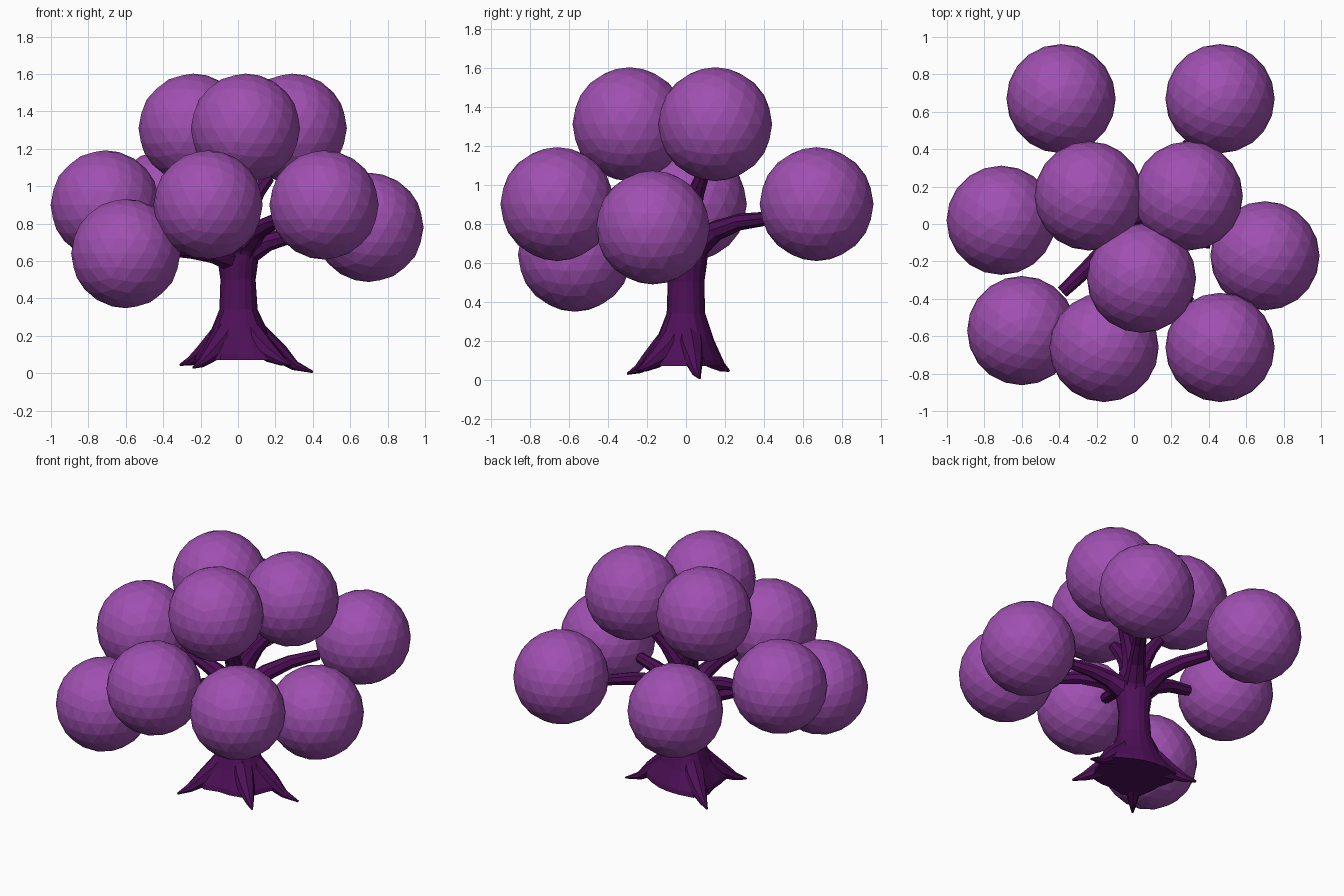
import bpy, bmesh, math
from mathutils import Vector

if "Cube" in bpy.data.objects:
    bpy.data.objects.remove(bpy.data.objects["Cube"])


def material(name, rgb):
    m = bpy.data.materials.new(name)
    m.diffuse_color = (*rgb, 1)
    m.use_nodes = True
    m.node_tree.nodes["Principled BSDF"].inputs["Base Color"].default_value = m.diffuse_color
    return m


BARK = material("dark purple bark", (0.075, 0.005, 0.095))
LEAF = material("violet leaves", (0.35, 0.08, 0.44))


def finish(bm, name, mat):
    bmesh.ops.recalc_face_normals(bm, faces=bm.faces)
    me = bpy.data.meshes.new(name)
    bm.to_mesh(me)
    bm.free()
    me.materials.append(mat)
    ob = bpy.data.objects.new(name, me)
    bpy.context.collection.objects.link(ob)
    return ob


def loft(name, rings, mat):
    """Skin a list of equal-length point rings and cap both ends."""
    bm = bmesh.new()
    vs = [[bm.verts.new(p) for p in r] for r in rings]
    n = len(vs[0])
    for a, b in zip(vs, vs[1:]):
        for i in range(n):
            j = (i + 1) % n
            bm.faces.new((a[i], a[j], b[j], b[i]))
    bm.faces.new(vs[0][::-1])
    bm.faces.new(vs[-1])
    return finish(bm, name, mat)


def tube(name, path, radii, sides=8):
    """Tapered tube through the path points."""
    pts = [Vector(p) for p in path]
    axis = (pts[-1] - pts[0]).normalized()
    side = axis.cross(Vector((0, 0, 1)))
    if side.length < 0.05:
        side = Vector((1, 0, 0))
    side.normalize()
    rings = []
    for k, (p, r) in enumerate(zip(pts, radii)):
        t = (pts[min(k + 1, len(pts) - 1)] - pts[max(k - 1, 0)]).normalized()
        up = side.cross(t).normalized()
        rings.append([p + r * (math.cos(a) * side + math.sin(a) * up)
                      for a in (2 * math.pi * i / sides for i in range(sides))])
    loft(name, rings, BARK)


def bezier(a, b, c, n):
    a, b, c = Vector(a), Vector(b), Vector(c)
    return [a * (1 - t) ** 2 + b * 2 * t * (1 - t) + c * t * t
            for t in (i / n for i in range(n + 1))]


# Trunk with flared foot, widened towards each root
ROOTS = [(0.40, 0.07, 0.007), (-0.24, -0.30, 0.03), (0.28, -0.25, 0.045), (-0.31, 0.22, 0.045)]
angles = [math.atan2(y, x) for x, y, z in ROOTS]
profile = [(0.07, 0.195, 0.07), (0.10, 0.19, 0.065), (0.20, 0.145, 0.03), (0.34, 0.098, 0.008),
           (0.50, 0.094, 0), (0.60, 0.108, 0), (0.70, 0.115, 0), (0.80, 0.09, 0), (0.88, 0.05, 0)]
rings = []
for z, r, lobe in profile:
    ring = []
    for i in range(16):
        a = 2 * math.pi * i / 16
        w = max(max(0, math.cos(a - b)) ** 8 for b in angles)
        q = r + lobe * w
        ring.append((q * math.cos(a), q * math.sin(a), z))
    rings.append(ring)
loft("trunk", rings, BARK)

# Pointed roots
for i, (x, y, z) in enumerate(ROOTS):
    d = Vector((x, y, 0)).normalized()
    path = [d * 0.05 + Vector((0, 0, 0.27)), d * 0.14 + Vector((0, 0, 0.165)),
            d * 0.23 + Vector((0, 0, 0.105)), d * 0.31 + Vector((0, 0, 0.035 + z * 0.7)),
            Vector((x, y, z))]
    tube(f"root_{i + 1}", path, [0.06, 0.07, 0.05, 0.026, 0.006])

# Leaf balls, each with a branch reaching to its surface
BALLS = [(-0.39, 0.67, 0.9), (0.46, 0.67, 0.9), (-0.24, 0.15, 1.31), (0.29, 0.15, 1.31),
         (-0.71, 0.02, 0.9), (0.70, -0.17, 0.78), (0.04, -0.29, 1.31),
         (-0.60, -0.57, 0.64), (-0.16, -0.66, 0.9), (0.46, -0.66, 0.9)]
for i, c in enumerate(BALLS):
    bm = bmesh.new()
    bmesh.ops.create_icosphere(bm, subdivisions=3, radius=0.292)
    ob = finish(bm, f"leaf_ball_{i + 1}", LEAF)
    ob.location = c
    c = Vector(c)
    anchor = Vector((0, 0, 0.7))
    end = c + (anchor - c).normalized() * 0.3
    flat = Vector((c.x, c.y, 0)).normalized()
    if c.z > 1.2:
        start, mid = Vector((0, 0, 0.7)), flat * 0.04 + Vector((0, 0, 0.9))
    else:
        start = Vector((0, 0, min(0.6, end.z - 0.06)))
        mid = flat * 0.12 + Vector((0, 0, end.z - 0.01))
    tube(f"branch_{i + 1}", bezier(start, mid, end, 4), [0.085, 0.07, 0.052, 0.042, 0.034])
